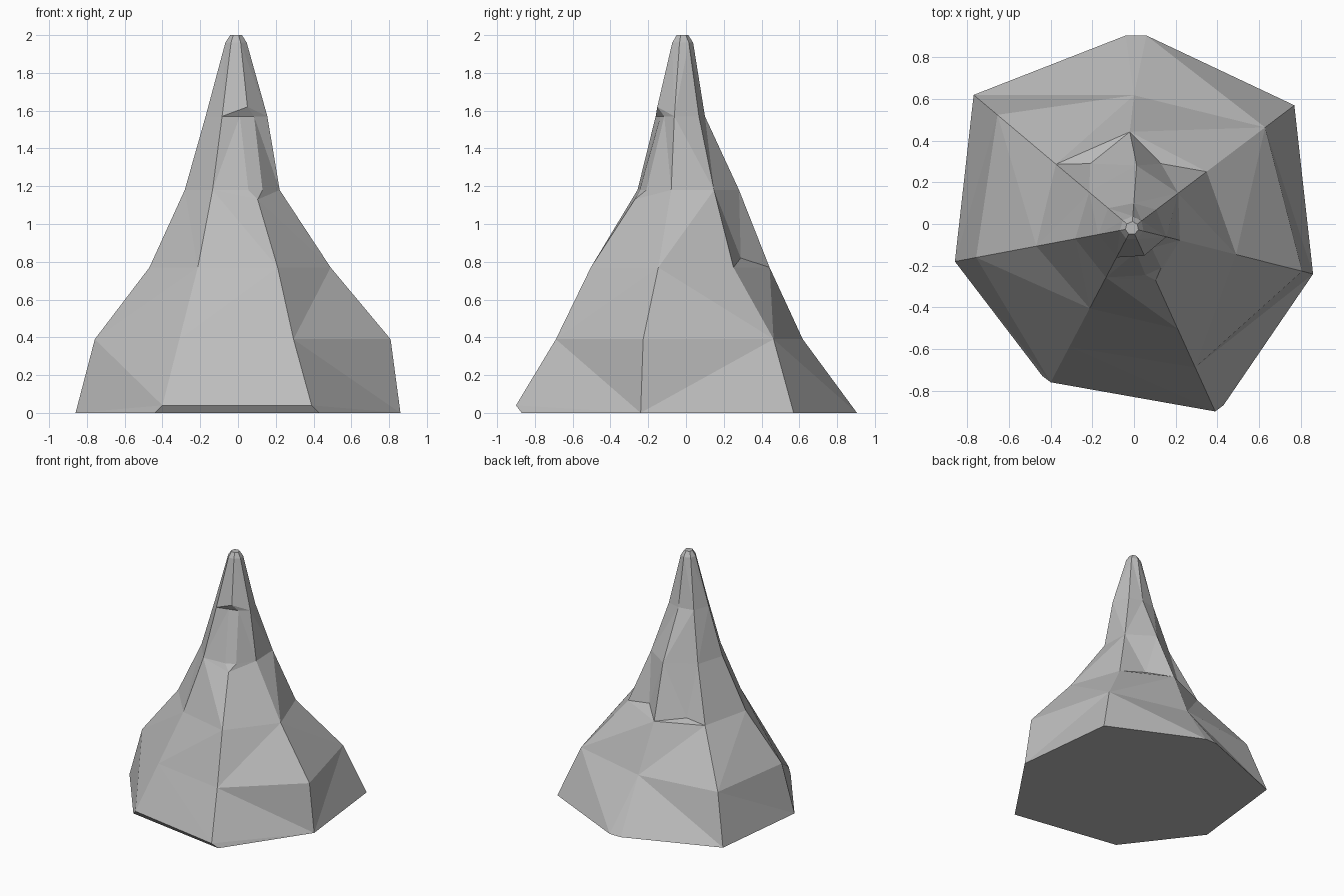
import bpy
import bmesh
from mathutils import Vector

cube = bpy.data.objects.get("Cube")
if cube:
    bpy.data.objects.remove(cube)

stone = bpy.data.materials.new("grey stone")
stone.use_nodes = True
grey = (0.5, 0.5, 0.5, 1)
stone.diffuse_color = grey
stone.node_tree.nodes["Principled BSDF"].inputs["Base Color"].default_value = grey

bm = bmesh.new()
TIP = Vector((-0.01, -0.02))


def vert(x, y, z):
    return bm.verts.new((x, y, z))


def face(*verts):
    return bm.faces.new(verts)


def fan(centre, *rim):
    """Triangles from one vertex to a strip of rim vertices."""
    for a, b in zip(rim, rim[1:]):
        face(centre, a, b)


# Ridges, counterclockwise from the front: foot, then its narrowing toward the tip
RIDGES = [
    ((0.39, -0.90), (0.76, 0.55, 0.285, 0.15)),
    ((0.86, -0.24), (0.94, 0.575, 0.265, 0.19)),
    ((0.77, 0.57), (0.82, 0.46, 0.285, 0.15)),
    ((0.06, 0.905), (0.69, 0.50, 0.325, 0.13)),
    ((-0.77, 0.62), (0.85, 0.48, 0.27, 0.15)),
    ((-0.86, -0.18), (0.88, 0.54, 0.32, 0.19)),
    ((-0.40, -0.76), (0.77, 0.52, 0.32, 0.19)),
]
HEIGHTS = [0, 0.39, 0.77, 1.18, 1.57, 1.96, 2.0]

ridges = []
for foot, narrowing in RIDGES:
    offset = Vector(foot) - TIP
    column = []
    for level, z in enumerate(HEIGHTS):
        if level == 0:
            p = Vector(foot)
        elif level < 5:
            p = TIP + offset * narrowing[level - 1]
        else:
            p = TIP + offset.normalized() * (0.058 if level == 5 else 0.032)
        column.append(vert(p.x, p.y, z))
    ridges.append(column)
A, B, C, D, E, F, G = ridges

# The chipped front ridge and the raised lip of the front face
A[0].co.z = G[0].co.z = 0.04
A[3].co.z, A[4].co.z = 1.13, 1.62
D[1].co.x, D[2].co.x = 0.0, -0.02


def band(left, right, level, hub_on_left):
    """Two flat triangles between neighbouring ridges, meeting at odd levels."""
    l0, l1 = left[level], left[level + 1]
    r0, r1 = right[level], right[level + 1]
    rising = (level % 2 == 0) != hub_on_left
    if rising:
        face(l0, r0, r1)
        face(l0, r1, l1)
    else:
        face(l0, r0, l1)
        face(r0, r1, l1)


# Faces of the spire, leaving gaps for the chip and the two hollows
SKIP = {(6, 3), (0, 3), (2, 2), (3, 2)}
for side in range(7):
    for level in range(6):
        if (side, level) not in SKIP:
            band(ridges[side], ridges[(side + 1) % 7], level, side != 1)

# Chip on the front ridge
low_l, low_r = vert(0.055, -0.245, 1.18), vert(0.13, -0.21, 1.18)
top_l, top_r = vert(0.01, -0.135, 1.57), vert(0.085, -0.115, 1.57)
face(low_l, low_r, top_r, top_l)
face(A[3], low_r, low_l)
face(A[4], top_l, top_r)
fan(G[3], A[3], low_l, top_l, G[4])
face(G[4], top_l, A[4])
fan(B[3], B[4], top_r, low_r, A[3])
face(B[4], A[4], top_r)

# Hollows with a small ledge on either side of the back ridge
for left, right, hollow in ((C, D, vert(0.13, 0.29, 0.82)),
                            (D, E, vert(-0.21, 0.29, 0.79))):
    face(left[2], right[2], hollow)
    fan(hollow, right[2], right[3], left[3], left[2])

# Undercut along the front foot, split back foot, base and flat tip
foot_a, foot_g = vert(0.43, -0.87, 0), vert(-0.44, -0.73, 0)
back_foot = vert(-0.04, 0.905, 0)
face(foot_g, foot_a, A[0], G[0])
face(F[0], foot_g, G[0])
face(foot_a, B[0], A[0])
face(D[0], back_foot, D[1])
for f in list(D[0].link_faces):
    if E[0] in f.verts:
        rest = [back_foot if v == D[0] else v for v in f.verts]
        bm.faces.remove(f)
        face(*rest)
face(foot_g, F[0], E[0], back_foot, D[0], C[0], B[0], foot_a)
face(*[column[6] for column in ridges])

bmesh.ops.recalc_face_normals(bm, faces=bm.faces[:])
mesh = bpy.data.meshes.new("rock_spire")
bm.to_mesh(mesh)
bm.free()
mesh.materials.append(stone)
spire = bpy.data.objects.new("rock_spire", mesh)
bpy.context.collection.objects.link(spire)
